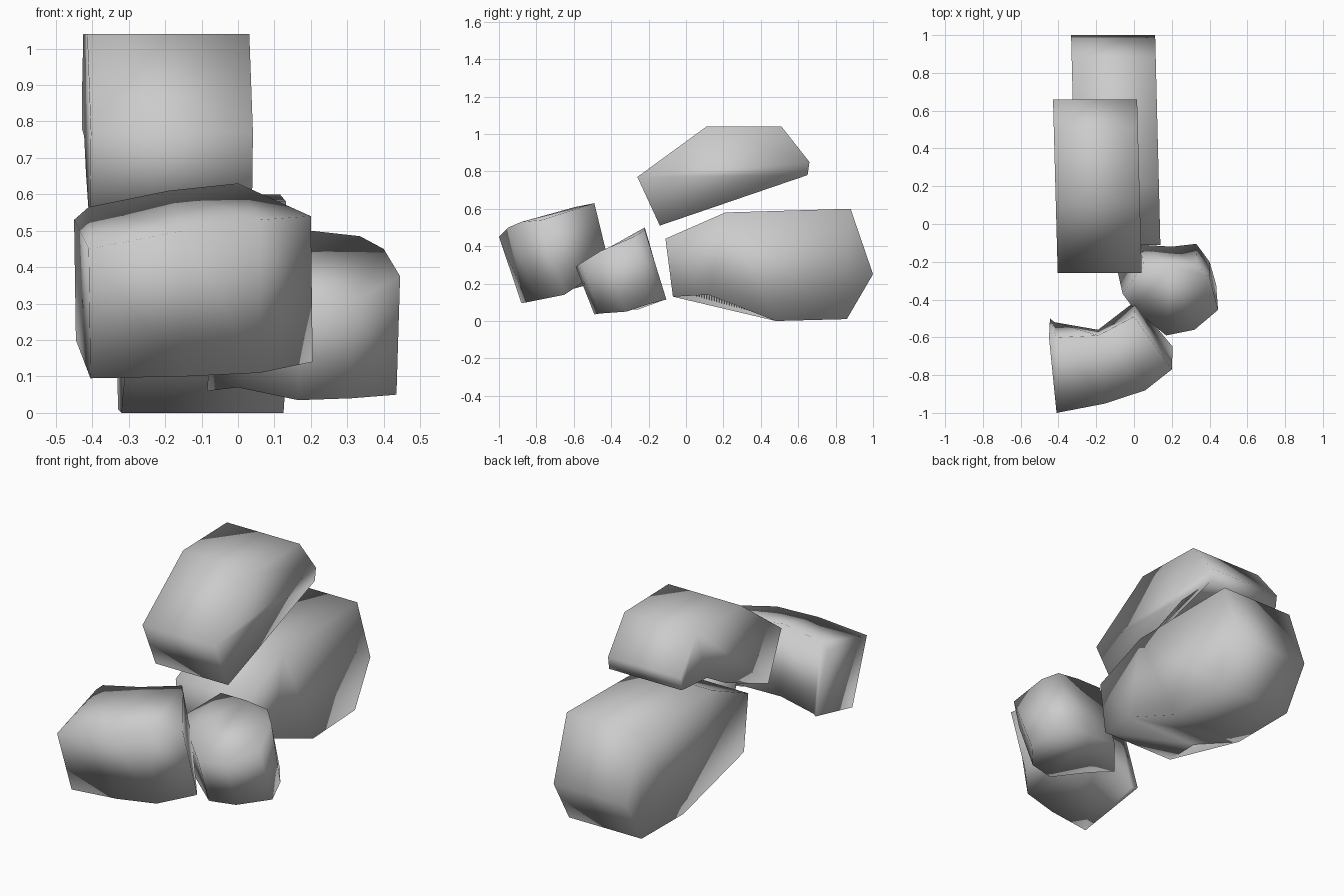
import bpy
import bmesh

cube = bpy.data.objects.get("Cube")
if cube:
    bpy.data.objects.remove(cube, do_unlink=True)

grey = bpy.data.materials.new("plain grey")
grey.use_nodes = True
colour = (0.6, 0.6, 0.6, 1)
grey.diffuse_color = colour
grey.node_tree.nodes["Principled BSDF"].inputs["Base Color"].default_value = colour


def prism(name, ring_a, ring_b):
    """Join two matching rings into a closed, smooth-shaded solid."""
    bm = bmesh.new()
    a = [bm.verts.new(p) for p in ring_a]
    b = [bm.verts.new(p) for p in ring_b]
    n = len(a)
    for i in range(n):
        j = (i + 1) % n
        bm.faces.new((a[i], a[j], b[j], b[i]))
    caps = [bm.faces.new(a), bm.faces.new(b[::-1])]
    bmesh.ops.triangulate(bm, faces=caps)
    bmesh.ops.recalc_face_normals(bm, faces=bm.faces[:])
    for f in bm.faces:
        f.smooth = True
    mesh = bpy.data.meshes.new(name)
    bm.to_mesh(mesh)
    bm.free()
    mesh.materials.append(grey)
    obj = bpy.data.objects.new(name, mesh)
    bpy.context.collection.objects.link(obj)
    return obj


def slab(name, profile, left, width, skew):
    """Extrude a side profile across x, turned slightly about z."""
    def ring(offset):
        return [(left + offset - skew * y, y, z) for y, z in profile]
    return prism(name, ring(0), ring(width))


# Upper slab with a bevelled back
slab("upper_slab",
     [(-.26, .77), (.11, 1.04), (.51, 1.04), (.66, .85),
      (.65, .78), (.42, .76), (.24, .66), (-.14, .51)],
     -.411, .445, .027)

# Lower slab, wider towards the back
slab("lower_slab",
     [(-.11, .44), (.21, .58), (.88, .6), (1, .25),
      (.86, .01), (.48, 0), (.12, .14), (-.07, .13)],
     -.308, .445, .025)

# Bent front block: top ring, then bottom ring
prism("front_block",
      [(-.41, -1, .45), (-.15, -.95, .5), (.06, -.88, .53), (.2, -.77, .54),
       (0, -.49, .63), (-.19, -.59, .61), (-.41, -.6, .565), (-.45, -.6, .53)],
      [(-.405, -.88, .095), (-.15, -.85, .1), (.06, -.8, .11), (.205, -.65, .14),
       (.005, -.41, .3), (-.19, -.56, .22), (-.42, -.52, .2), (-.445, -.5, .2)])

# Smaller linking block between the front block and the slabs
prism("link_block",
      [(.17, -.59, .29), (.32, -.56, .31), (.445, -.455, .375), (.4, -.28, .45),
       (.335, -.22, .485), (.2, -.22, .5), (.05, -.22, .5),
       (-.06, -.37, .41), (0, -.45, .37)],
      [(.165, -.49, .035), (.31, -.46, .04), (.435, -.32, .05), (.4, -.2, .09),
       (.33, -.105, .115), (.2, -.12, .115), (.04, -.11, .115),
       (-.085, -.26, .06), (0, -.37, .07)])
